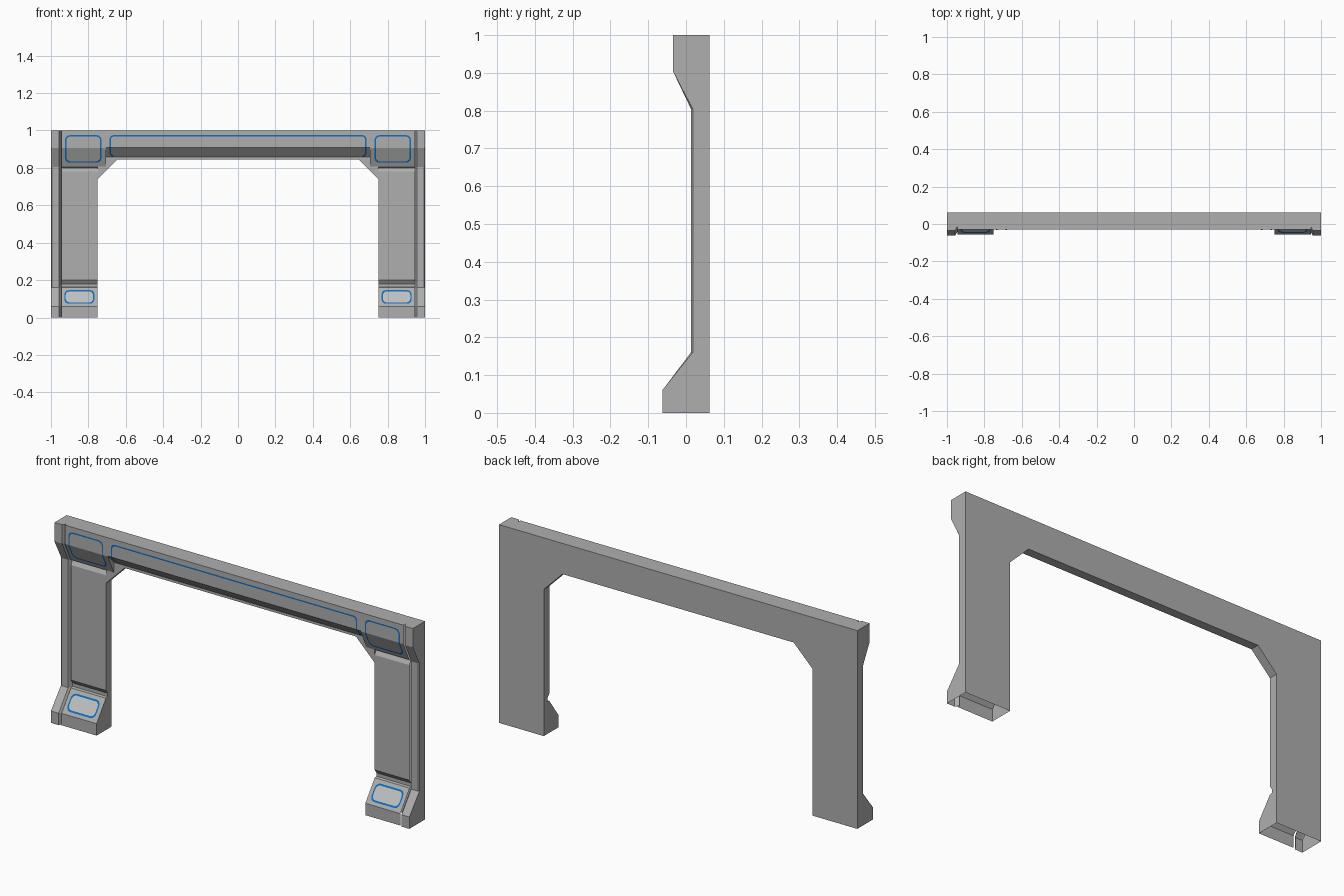
import bpy, bmesh, math

if "Cube" in bpy.data.objects:
    bpy.data.objects.remove(bpy.data.objects["Cube"])

def material(name, rgb):
    m = bpy.data.materials.new(name)
    m.diffuse_color = (*rgb, 1)
    m.use_nodes = True
    m.node_tree.nodes["Principled BSDF"].inputs["Base Color"].default_value = m.diffuse_color
    return m

GREY = material("wall_grey", (0.42, 0.43, 0.42))
LIGHT = material("panel_light_grey", (0.52, 0.53, 0.53))
BLUE = material("trim_blue", (0.005, 0.15, 0.55))
BACK = 0.0625

def finish(name, bm, mat, mirror):
    mesh = bpy.data.meshes.new(name)
    bm.to_mesh(mesh)
    bm.free()
    mesh.materials.append(mat)
    ob = bpy.data.objects.new(name, mesh)
    bpy.context.collection.objects.link(ob)
    if mirror:
        ob.modifiers.new("mirror", 'MIRROR')
    return ob

def loft(name, columns, mirror=True, hidden_x=()):
    """Skin (x, yz-profile) columns; drop the open underside and hidden end caps."""
    bm = bmesh.new()
    rows = [[bm.verts.new((x, y, z)) for y, z in prof] for x, prof in columns]
    n = len(rows[0])
    for a, b in zip(rows, rows[1:]):
        for i in range(n):
            j = (i + 1) % n
            bm.faces.new((a[i], a[j], b[j], b[i]))
    bm.faces.new(rows[0])
    bm.faces.new(rows[-1][::-1])
    bmesh.ops.recalc_face_normals(bm, faces=bm.faces)
    drop = [f for f in bm.faces if all(v.co.z < 1e-5 for v in f.verts)
            or any(all(abs(v.co.x - h) < 1e-5 for v in f.verts) for h in hidden_x)]
    bmesh.ops.delete(bm, geom=drop, context='FACES')
    return finish(name, bm, GREY, mirror)

def closed(front):
    return front + [(BACK, 1.0), (BACK, front[0][1])]

# outer rib: raised edge strip with a small outside chamfer and a steep inside bevel
rib = [(-0.0625, 0), (-0.0625, 0.06), (0.013, 0.16), (0.013, 0.805), (-0.035, 0.905), (-0.035, 1)]
edge = [(y + (0.005 if y > 0 else 0), z) for y, z in rib]
inner = [(y + 0.02, z) for y, z in rib]
loft("outer_rib", [(1, closed(edge)), (0.995, closed(rib)), (0.957, closed(rib)),
                   (0.945, closed(inner))], hidden_x=(0.945,))

# pillar: foot, lower groove, shaft, upper groove and head
foot = [(-0.056, 0), (-0.056, 0.06), (0.018, 0.16)]
head = [(0.03, 0.80), (0.016, 0.808), (-0.03, 0.905), (-0.03, 1)]
shaft = [(0.032, 0.163), (0.032, 0.18), (0.018, 0.20), (0.018, 0.78)]
pillar = closed(foot + shaft + head)
loft("pillar", [(0.75, pillar), (0.945, pillar)], hidden_x=(0.945,))

# head block reaching inwards over the corner
block = closed([(BACK - 0.001, 0.80)] + head)
loft("corner_head", [(0.705, block), (0.75, block)], hidden_x=(0.75,))

# diagonal corner brace
bm = bmesh.new()
tri = [bm.verts.new((x, 0.018, z)) for x, z in ((0.75, 0.74), (0.75, 0.845), (0.645, 0.845))]
f = bm.faces.new(tri)
ext = bmesh.ops.extrude_face_region(bm, geom=[f], use_keep_orig=True)
for v in ext["geom"]:
    if isinstance(v, bmesh.types.BMVert):
        v.co.y = BACK
bmesh.ops.recalc_face_normals(bm, faces=bm.faces)
finish("corner_brace", bm, GREY, True)

# lintel beam
beam_front = [(0.018, 0.845), (0.018, 0.858), (-0.03, 0.908), (-0.03, 1)]
lintel = closed(beam_front)
loft("lintel_beam", [(-0.705, lintel), (0.705, lintel)], mirror=False)

def surface_y(profile, z):
    for (y0, z0), (y1, z1) in zip(profile, profile[1:]):
        if z0 <= z <= z1 and z1 > z0:
            return y0 + (y1 - y0) * (z - z0) / (z1 - z0)
    return profile[-1][0]

def round_rect(x0, x1, z0, z1, r, fold):
    """Points run from bottom-left, up the left side, over the top and back down."""
    pts = []
    for cx, cz, start in ((x0 + r, z0 + r, 270), (x0 + r, z1 - r, 180),
                          (x1 - r, z1 - r, 90), (x1 - r, z0 + r, 0)):
        for k in range(4):
            a = math.radians(start - 30 * k)
            pts.append((cx + r * math.cos(a), cz + r * math.sin(a)))
        if fold and start == 270:
            pts.append((x0, fold))
        if fold and start == 90:
            pts.append((x1, fold))
    return pts

def outline(name, profile, box, r, fold=None, mirror=True, open_bottom=False, panel=None):
    w = 0.007
    x0, x1, z0, z1 = box
    outer = round_rect(x0, x1, z0, z1, r, fold)
    inside = round_rect(x0 + w, x1 - w, z0 + w, z1 - w, r - w * 0.5, fold)
    bm = bmesh.new()
    put = lambda b, pts: [b.verts.new((x, surface_y(profile, z) - 0.0015, z)) for x, z in pts]
    a, b = put(bm, outer), put(bm, inside)
    n = len(a)
    for i in range(n - 1 if open_bottom else n):
        j = (i + 1) % n
        bm.faces.new((a[i], a[j], b[j], b[i]))
    face_front(bm)
    finish(name, bm, BLUE, mirror)
    if panel:
        bm = bmesh.new()
        bm.faces.new(put(bm, inside))
        face_front(bm)
        finish(panel, bm, LIGHT, mirror)

def face_front(bm):
    bm.normal_update()
    for f in bm.faces:
        if f.normal.y > 0:
            f.normal_flip()

# blue trim lines
outline("head_trim", head, (0.73, 0.925, 0.828, 0.975), 0.025, fold=0.905)
outline("foot_trim", foot, (0.768, 0.928, 0.074, 0.146), 0.022, panel="foot_panel")
outline("lintel_trim", beam_front, (-0.687, 0.687, 0.86, 0.975), 0.02, fold=0.908,
        mirror=False, open_bottom=True)
